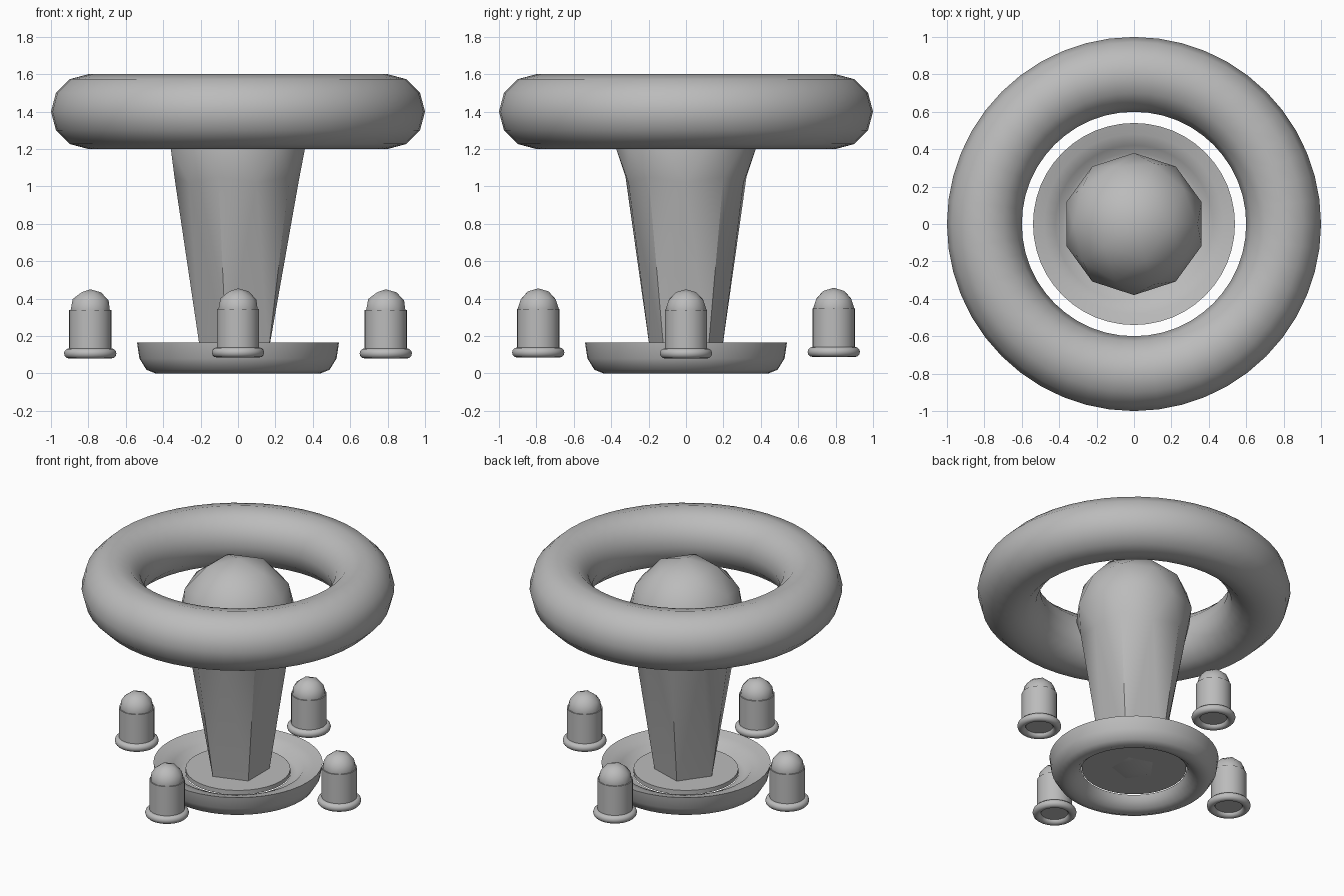
import bpy
import bmesh
from math import pi, cos, sin, radians
from mathutils import Matrix, Vector

cube = bpy.data.objects.get("Cube")
if cube:
    bpy.data.objects.remove(cube, do_unlink=True)

GREY = (0.5, 0.5, 0.5, 1.0)
grey = bpy.data.materials.new("plain_grey")
grey.use_nodes = True
grey.diffuse_color = GREY
grey.node_tree.nodes["Principled BSDF"].inputs["Base Color"].default_value = GREY


def finish(name, bm, location=(0, 0, 0), angle=30):
    """Turn a bmesh into a smooth shaded object with the grey material."""
    bmesh.ops.recalc_face_normals(bm, faces=bm.faces)
    mesh = bpy.data.meshes.new(name)
    bm.to_mesh(mesh)
    bm.free()
    mesh.materials.append(grey)
    obj = bpy.data.objects.new(name, mesh)
    obj.location = location
    bpy.context.collection.objects.link(obj)
    bpy.ops.object.select_all(action="DESELECT")
    obj.select_set(True)
    bpy.context.view_layer.objects.active = obj
    bpy.ops.object.shade_smooth_by_angle(angle=radians(angle))
    return obj


def lathe(name, profile, steps, location=(0, 0, 0), angle=30):
    """Spin a closed (radius, height) outline around the z axis."""
    bm = bmesh.new()
    rings = []
    for i in range(steps):
        a = 2 * pi * i / steps
        rings.append([bm.verts.new((r * cos(a), r * sin(a), z)) for r, z in profile])
    n = len(profile)
    for i in range(steps):
        here, there = rings[i], rings[(i + 1) % steps]
        for j in range(n):
            k = (j + 1) % n
            bm.faces.new((here[j], there[j], there[k], here[k]))
    return finish(name, bm, location, angle)


def ring(name, major, minor, location, sides=12):
    outline = [(major + minor * cos(2 * pi * i / sides), minor * sin(2 * pi * i / sides))
               for i in range(sides)]
    return lathe(name, outline, 48, location, 60)


def drum(name, radius, depth, location):
    bm = bmesh.new()
    bmesh.ops.create_cone(bm, cap_ends=True, segments=32, radius1=radius,
                          radius2=radius, depth=depth)
    return finish(name, bm, location)


# Large ring floating around the top of the column
ring("top_ring", 0.8, 0.2, (0, 0, 1.4))

# Column: a faceted ball whose underside is drawn down to the base
bm = bmesh.new()
bmesh.ops.create_icosphere(bm, subdivisions=2, radius=0.38)
for v in bm.verts:
    if v.co.z < -0.25:
        v.co.z -= 0.79
finish("column", bm, (0, 0, 1.22))

# Base: shallow dish with a rounded underside, and a disc in its middle
dish = [(0.44, 0), (0.49, 0.02), (0.527, 0.08), (0.54, 0.165), (0.48, 0.15),
        (0.42, 0.13), (0.38, 0.085), (0.335, 0.085), (0.35, 0.05), (0.39, 0.015)]
lathe("base_dish", dish, 48, angle=50)
drum("base_disc", 0.335, 0.03, (0, 0, 0.105))

# Four domed studs standing around the base
studs = {"left": (0.79, 0, 0), "right": (-0.79, 0, 0),
         "front": (0, -0.79, 0.005), "back": (0, 0.79, 0.008)}
for side, (x, y, lift) in studs.items():
    ring(f"{side}_stud_ring", 0.113, 0.027, (x, y, 0.107 + lift))
    drum(f"{side}_stud_body", 0.113, 0.235, (x, y, 0.222 + lift))
    bm = bmesh.new()
    bmesh.ops.create_icosphere(bm, subdivisions=2, radius=0.11)
    bmesh.ops.bisect_plane(bm, geom=bm.verts[:] + bm.edges[:] + bm.faces[:],
                           plane_co=Vector((0, 0, -0.02)), plane_no=Vector((0, 0, 1)),
                           clear_inner=True)
    finish(f"{side}_stud_dome", bm, (x, y, 0.34 + lift))
